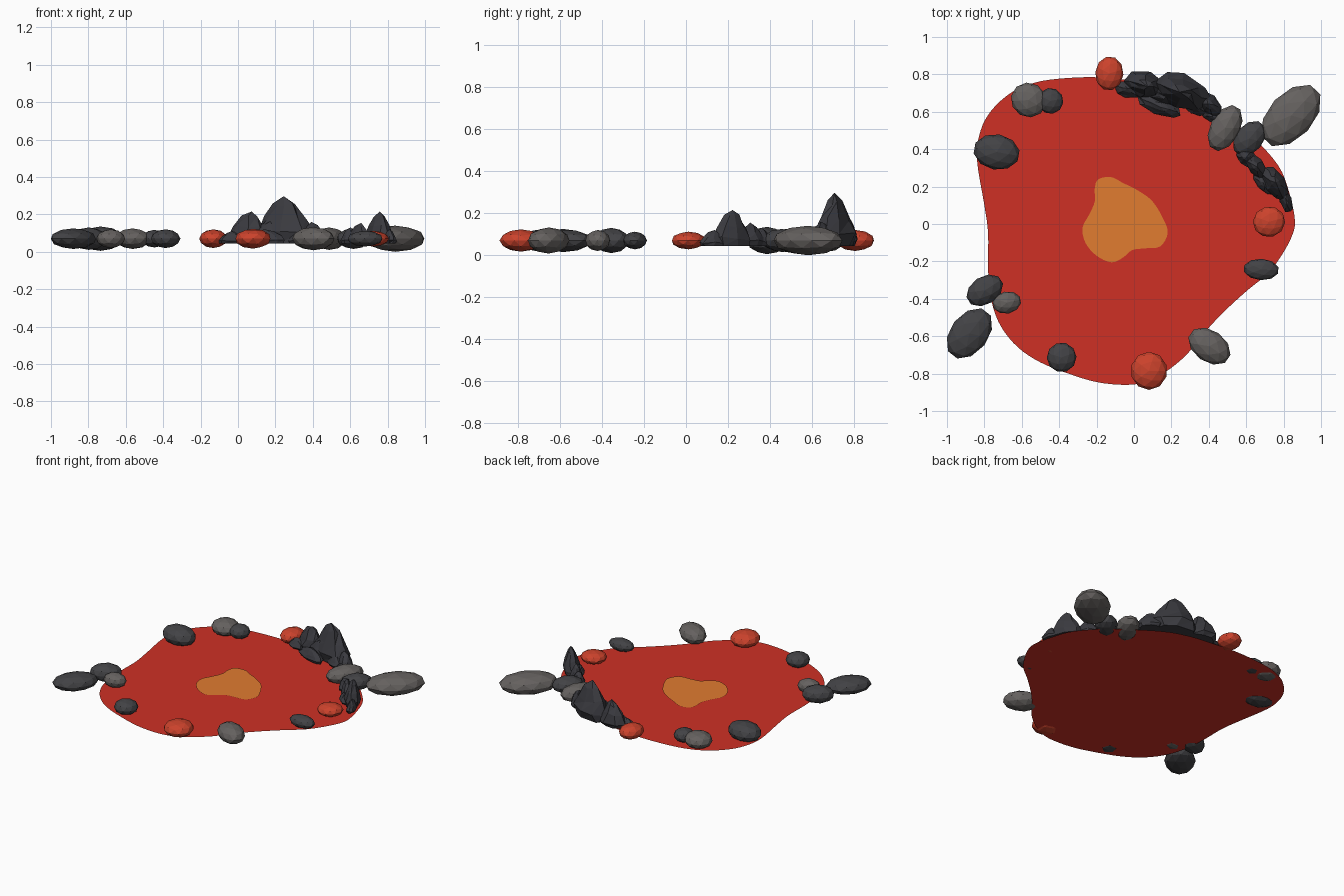
import bpy, bmesh, math, random
from mathutils import Matrix, Vector

random.seed(4)


def material(name, r, g, b):
    m = bpy.data.materials.new(name)
    m.diffuse_color = (r, g, b, 1)
    return m


LAVA = material("lava_red", 0.62, 0.03, 0.018)
HOT = material("hot_orange", 0.75, 0.2, 0.03)
EMBER = material("ember_red", 0.6, 0.055, 0.025)
DARK = material("dark_rock", 0.055, 0.055, 0.06)
LIGHT = material("light_rock", 0.13, 0.12, 0.115)
CRAG = material("crag_rock", 0.042, 0.042, 0.05)


def make(name, bm, mat):
    mesh = bpy.data.meshes.new(name)
    bm.to_mesh(mesh)
    bm.free()
    mesh.materials.append(mat)
    ob = bpy.data.objects.new(name, mesh)
    bpy.context.collection.objects.link(ob)
    return ob


def sheet(name, pts, z, mat, steps=4):
    """Flat sheet with a smooth closed outline through the points."""
    bm = bmesh.new()
    n, ring = len(pts), []
    for i in range(n):
        a, b, c, d = (Vector(pts[(i + k) % n]) for k in (-1, 0, 1, 2))
        for s in range(steps):
            t = s / steps
            p = 0.5 * (2 * b + (c - a) * t + (2 * a - 5 * b + 4 * c - d) * t * t
                       + (3 * b - a - 3 * c + d) * t ** 3)
            ring.append(bm.verts.new((p.x, p.y, z)))
    mid = bm.verts.new((sum(p[0] for p in pts) / n, sum(p[1] for p in pts) / n, z))
    for i in range(len(ring)):
        bm.faces.new((mid, ring[i], ring[(i + 1) % len(ring)]))
    make(name, bm, mat)


def rock(name, x, y, a, b, angle, h, mat):
    """Flattened faceted boulder."""
    bm = bmesh.new()
    bmesh.ops.create_icosphere(bm, subdivisions=2, radius=1)
    bm.transform(Matrix.Translation((x, y, 0.07))
                 @ Matrix.Rotation(math.radians(angle), 4, 'Z')
                 @ Matrix.Diagonal((a * 1.02, b * 1.02, h, 1)))
    make(name, bm, mat)


def crag(name, x, y, a, b, angle, top, base=0.045, sides=8):
    """Jagged peak: jittered rings narrowing to an off-centre tip."""
    bm = bmesh.new()
    rings = []
    for t, r in ((0, 0.85), (0.2, 1.0), (0.52, 0.74), (0.82, 0.38)):
        ring = []
        for i in range(sides):
            ang = math.tau * (i + random.uniform(-0.2, 0.2)) / sides
            k = r * random.uniform(0.9, 1.06)
            dz = random.uniform(-0.06, 0.06) if t else 0
            ring.append(bm.verts.new((k * math.cos(ang), k * math.sin(ang), t + dz)))
        rings.append(ring)
    tip = bm.verts.new((random.uniform(-0.1, 0.15), random.uniform(-0.1, 0.1), 1))
    bm.faces.new(rings[0][::-1])
    for i in range(sides):
        j = (i + 1) % sides
        for lo, hi in zip(rings, rings[1:]):
            bm.faces.new((lo[i], lo[j], hi[j]))
            bm.faces.new((lo[i], hi[j], hi[i]))
        bm.faces.new((rings[-1][i], rings[-1][j], tip))
    bm.transform(Matrix.Translation((x, y, base))
                 @ Matrix.Rotation(math.radians(angle), 4, 'Z')
                 @ Matrix.Diagonal((a, b, top - base, 1)))
    make(name, bm, CRAG)


# Lava pool and its hot centre
sheet("lava_pool", [
    (0.86, 0.02), (0.84, 0.13), (0.79, 0.28), (0.70, 0.40), (0.58, 0.51),
    (0.33, 0.68), (0.15, 0.745), (-0.03, 0.77), (-0.22, 0.785), (-0.42, 0.775),
    (-0.55, 0.75), (-0.66, 0.70), (-0.76, 0.61), (-0.82, 0.50), (-0.84, 0.35),
    (-0.80, 0.10), (-0.78, -0.05), (-0.78, -0.25), (-0.76, -0.42), (-0.71, -0.55),
    (-0.62, -0.66), (-0.50, -0.74), (-0.35, -0.80), (-0.2, -0.845), (-0.05, -0.86),
    (0.06, -0.845), (0.17, -0.79), (0.28, -0.70), (0.36, -0.60), (0.47, -0.48),
    (0.60, -0.36), (0.72, -0.26), (0.80, -0.15), (0.85, -0.05)], 0.03, LAVA)
sheet("hot_centre", [
    (0.18, -0.05), (0.16, 0.02), (0.10, 0.12), (0.02, 0.18), (-0.06, 0.22),
    (-0.12, 0.25), (-0.19, 0.24), (-0.21, 0.19), (-0.21, 0.12), (-0.24, 0.05),
    (-0.275, -0.02), (-0.26, -0.10), (-0.20, -0.17), (-0.12, -0.205),
    (-0.06, -0.18), (-0.01, -0.14), (0.06, -0.13), (0.14, -0.12)], 0.035, HOT)

# Boulders around the rim: x, y, half length, half width, angle, half height
for i, r in enumerate([
        (0.84, 0.58, 0.195, 0.118, 47, 0.07, LIGHT),
        (0.487, 0.513, 0.13, 0.078, 62, 0.06, LIGHT),
        (0.617, 0.457, 0.105, 0.073, 50, 0.055, DARK),
        (0.68, -0.243, 0.094, 0.056, -3, 0.042, DARK),
        (0.403, -0.653, 0.123, 0.083, -35, 0.062, LIGHT),
        (-0.387, -0.713, 0.078, 0.078, 20, 0.05, DARK),
        (-0.68, -0.42, 0.076, 0.058, 12, 0.05, LIGHT),
        (-0.798, -0.355, 0.105, 0.073, 33, 0.06, DARK),
        (-0.88, -0.585, 0.15, 0.1, 52, 0.055, DARK),
        (-0.735, 0.385, 0.123, 0.093, -10, 0.065, DARK),
        (-0.563, 0.663, 0.095, 0.09, -30, 0.055, LIGHT),
        (-0.447, 0.658, 0.068, 0.068, 10, 0.047, DARK)]):
    rock(f"boulder_{i + 1}", *r)

# Glowing boulders
for i, r in enumerate([(0.722, 0.012, 0.085, 0.08, 15, 0.042),
                       (0.08, -0.785, 0.096, 0.1, 0, 0.053),
                       (-0.132, 0.805, 0.09, 0.074, 85, 0.05)]):
    rock(f"ember_boulder_{i + 1}", *r, EMBER)

# Two jagged ridges along the back right rim: x, y, half sizes, angle, peak height
for i, c in enumerate([
        (0.25, 0.71, 0.165, 0.095, -18, 0.297),
        (0.06, 0.745, 0.12, 0.07, -15, 0.215),
        (0.40, 0.64, 0.09, 0.055, -42, 0.16),
        (-0.03, 0.72, 0.08, 0.045, -12, 0.11),
        (0.14, 0.63, 0.13, 0.05, -22, 0.12),
        (0.17, 0.69, 0.11, 0.06, -20, 0.17),
        (0.33, 0.63, 0.08, 0.045, -30, 0.13),
        (0.42, 0.575, 0.07, 0.03, -25, 0.1)]):
    crag(f"back_ridge_crag_{i + 1}", *c)
for i, c in enumerate([
        (0.755, 0.22, 0.11, 0.058, -58, 0.215),
        (0.65, 0.31, 0.09, 0.045, -50, 0.155),
        (0.60, 0.36, 0.06, 0.05, -40, 0.13),
        (0.81, 0.13, 0.075, 0.035, -72, 0.12),
        (0.69, 0.22, 0.08, 0.035, -50, 0.1)]):
    crag(f"side_ridge_crag_{i + 1}", *c)
